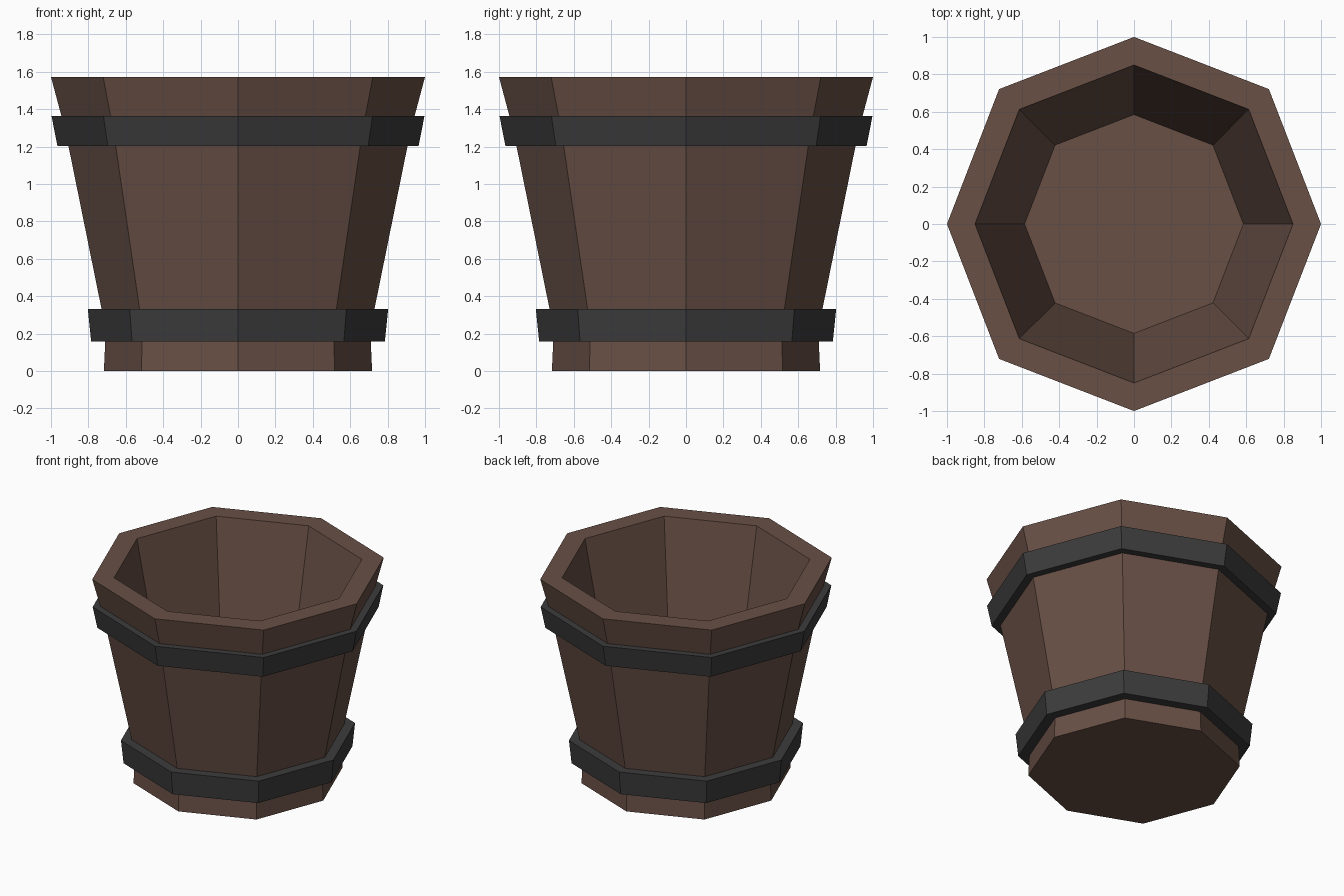
import bpy
import bmesh
from math import cos, sin, pi

if "Cube" in bpy.data.objects:
    bpy.data.objects.remove(bpy.data.objects["Cube"])

SIDES = 8
DIAGONAL = 1.02  # the diagonal corners sit slightly further out


def material(name, color):
    mat = bpy.data.materials.new(name)
    mat.diffuse_color = color
    mat.use_nodes = True
    mat.node_tree.nodes["Principled BSDF"].inputs["Base Color"].default_value = mat.diffuse_color
    return mat


def octagon_lathe(name, profile, mat, ring=False):
    """Sweep (radius, z) points round eight corners; close as a ring or cap both ends."""
    bm = bmesh.new()
    loops = []
    for r, z in profile:
        loop = []
        for i in range(SIDES):
            a = 2 * pi * i / SIDES
            k = r * (DIAGONAL if i % 2 else 1.0)
            loop.append(bm.verts.new((k * cos(a), k * sin(a), z)))
        loops.append(loop)
    pairs = list(zip(loops, loops[1:]))
    if ring:
        pairs.append((loops[-1], loops[0]))
    else:
        bm.faces.new(loops[0])
        bm.faces.new(loops[-1])
    for lo, hi in pairs:
        for i in range(SIDES):
            j = (i + 1) % SIDES
            bm.faces.new((lo[i], lo[j], hi[j], hi[i]))
    bmesh.ops.recalc_face_normals(bm, faces=bm.faces)
    mesh = bpy.data.meshes.new(name)
    bm.to_mesh(mesh)
    bm.free()
    mesh.materials.append(mat)
    obj = bpy.data.objects.new(name, mesh)
    bpy.context.collection.objects.link(obj)
    return obj


wood = material("wood", (0.14, 0.08, 0.06, 1))
iron = material("iron", (0.045, 0.045, 0.045, 1))

# Bucket: outer wall from the foot up, over the rim, down to the inner floor
octagon_lathe("bucket", [(0.717, 0), (0.707, 0.22), (0.922, 1.28), (1.0, 1.573),
                         (0.85, 1.573), (0.585, 0.24)], wood)

# Iron hoops, with their inner faces sunk into the wall
octagon_lathe("lower_hoop", [(0.785, 0.157), (0.803, 0.332),
                             (0.69, 0.332), (0.68, 0.157)], iron, ring=True)
octagon_lathe("upper_hoop", [(0.965, 1.202), (0.997, 1.363),
                             (0.90, 1.363), (0.87, 1.202)], iron, ring=True)
